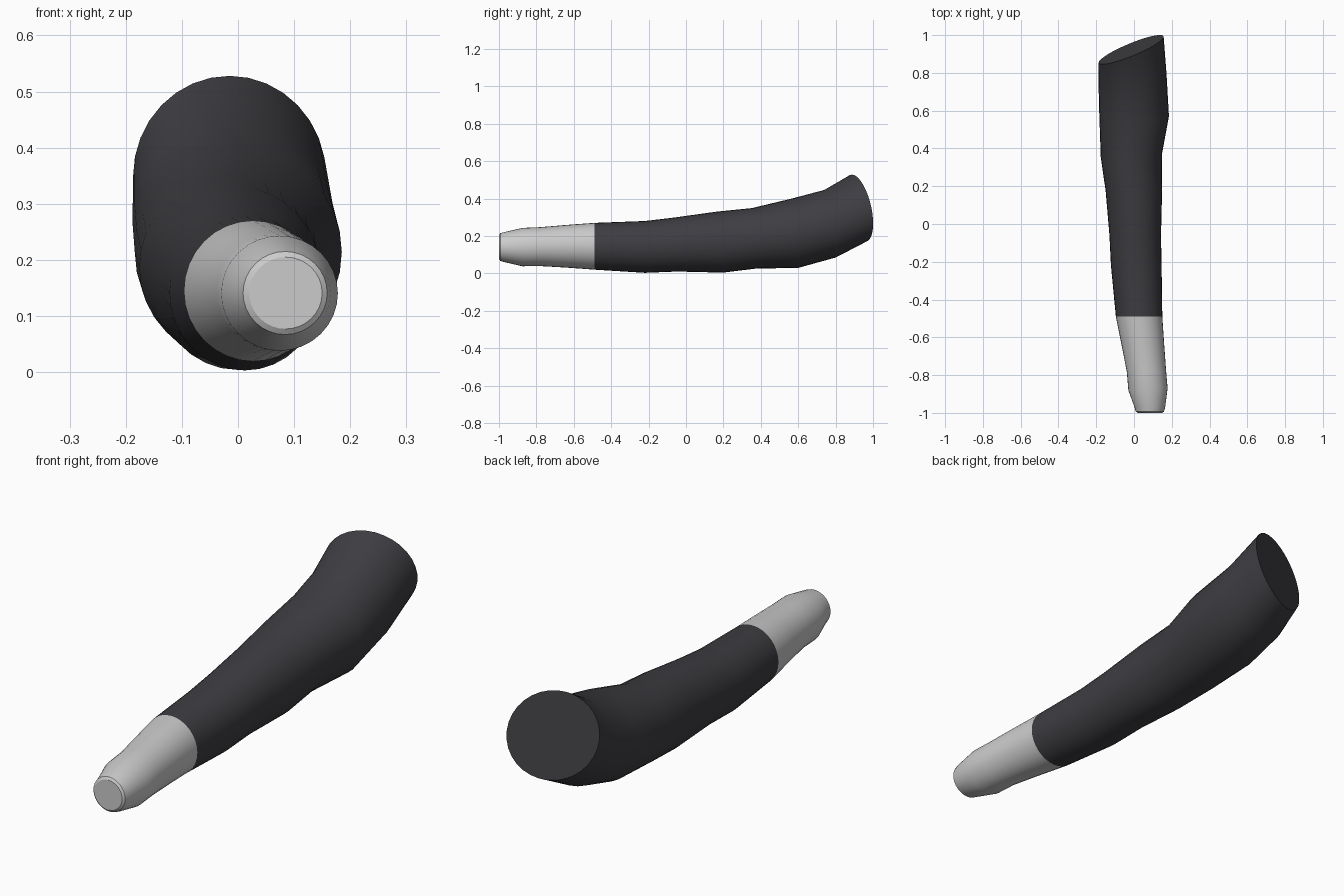
import bpy, bmesh, math

if "Cube" in bpy.data.objects:
    bpy.data.objects.remove(bpy.data.objects["Cube"])

SIDES = 32


def material(name, rgb):
    m = bpy.data.materials.new(name)
    m.diffuse_color = (*rgb, 1)
    m.use_nodes = True
    m.node_tree.nodes["Principled BSDF"].inputs["Base Color"].default_value = m.diffuse_color
    return m


def loft(name, rings, mat, cap_first=False, cap_last=False):
    """Skin of elliptical rings: y, left, right, bottom, top, y-slope in x, y-slope in z."""
    bm = bmesh.new()
    loops = []
    for y, x0, x1, z0, z1, sx, sz in rings:
        cx, cz, rx, rz = (x0 + x1) / 2, (z0 + z1) / 2, (x1 - x0) / 2, (z1 - z0) / 2
        loop = []
        for i in range(SIDES):
            a = 2 * math.pi * i / SIDES
            dx, dz = rx * math.cos(a), rz * math.sin(a)
            loop.append(bm.verts.new((cx + dx, y + sx * dx + sz * dz, cz + dz)))
        loops.append(loop)
    for a, b in zip(loops, loops[1:]):
        for i in range(SIDES):
            j = (i + 1) % SIDES
            bm.faces.new((a[i], a[j], b[j], b[i]))
    if cap_first:
        bm.faces.new(loops[0])
    if cap_last:
        bm.faces.new(loops[-1][::-1])
    # outward normals follow from the ring winding
    mesh = bpy.data.meshes.new(name)
    bm.to_mesh(mesh)
    bm.free()
    mesh.materials.append(mat)
    ob = bpy.data.objects.new(name, mesh)
    bpy.context.collection.objects.link(ob)
    bpy.ops.object.select_all(action='DESELECT')
    ob.select_set(True)
    bpy.context.view_layer.objects.active = ob
    bpy.ops.object.shade_smooth_by_angle(angle=math.radians(35))
    return ob


dark = material("charcoal", (0.048, 0.046, 0.053))
light = material("light_grey", (0.6, 0.6, 0.6))

# Rounded tip and tapering light sleeve
loft("tip_sleeve", [
    (-1.0, 0.02, 0.15, 0.077, 0.205, 0, 0),
    (-0.993, 0.009, 0.159, 0.067, 0.215, 0, 0),
    (-0.97, 0.003, 0.165, 0.06, 0.221, 0, 0),
    (-0.875, -0.030, 0.178, 0.038, 0.243, 0.05, 0),
    (-0.78, -0.038, 0.170, 0.039, 0.247, 0.02, 0),
    (-0.64, -0.066, 0.160, 0.031, 0.259, 0, 0),
    (-0.49, -0.096, 0.150, 0.02, 0.27, 0, 0),
], light, cap_first=True)

# Dark curved body, widening to a slanted flat end
loft("curved_body", [
    (-0.49, -0.096, 0.150, 0.02, 0.27, 0, 0),
    (-0.22, -0.122, 0.146, 0.003, 0.28, 0, 0),
    (-0.06, -0.130, 0.143, 0.01, 0.297, 0, -0.1),
    (0.18, -0.150, 0.149, 0.004, 0.33, 0.04, -0.1),
    (0.36, -0.176, 0.147, 0.025, 0.349, 0.03, -0.05),
    (0.58, -0.184, 0.185, 0.03, 0.398, -0.05, -0.12),
    (0.77, -0.188, 0.172, 0.085, 0.446, 0.15, -0.17),
    (0.923, -0.187, 0.157, 0.17, 0.528, 0.4, -0.2),
], dark, cap_last=True)
